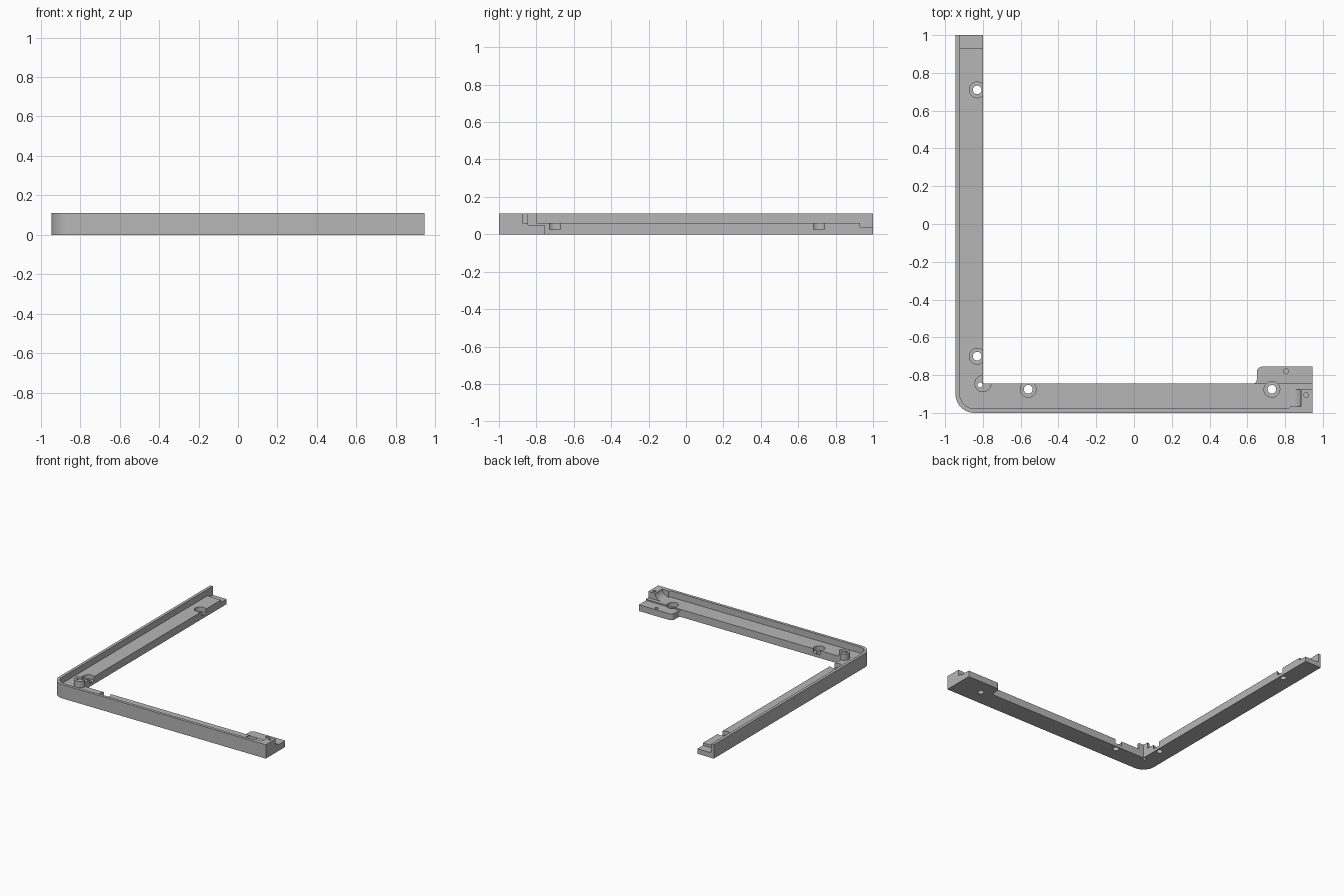
import bpy, bmesh
from math import sin, cos, pi, radians

cube = bpy.data.objects.get("Cube")
if cube:
    bpy.data.objects.remove(cube)

H, FLOOR, WALL = 0.11, 0.06, 0.023   # rim height, floor height, rim thickness
X, Y = 0.945, 1.0                    # half sizes
IN_X, IN_Y = -0.8, -0.845            # inner edges of the two arms

grey = bpy.data.materials.new("matte grey")
grey.use_nodes = True
grey.diffuse_color = (0.47, 0.47, 0.47, 1)
grey.node_tree.nodes["Principled BSDF"].inputs["Base Color"].default_value = grey.diffuse_color


def arc(cx, cy, r, a0, a1, n=12):
    steps = [radians(a0 + (a1 - a0) * i / n) for i in range(n + 1)]
    return [(cx + r * cos(a), cy + r * sin(a)) for a in steps]


def prism(name, outline, z0, z1):
    bm = bmesh.new()
    face = bm.faces.new([bm.verts.new((x, y, z0)) for x, y in outline])
    out = bmesh.ops.extrude_face_region(bm, geom=[face])
    top = [g for g in out["geom"] if isinstance(g, bmesh.types.BMVert)]
    bmesh.ops.translate(bm, verts=top, vec=(0, 0, z1 - z0))
    bmesh.ops.recalc_face_normals(bm, faces=bm.faces)
    mesh = bpy.data.meshes.new(name)
    bm.to_mesh(mesh)
    bm.free()
    mesh.materials.append(grey)
    obj = bpy.data.objects.new(name, mesh)
    bpy.context.collection.objects.link(obj)
    return obj


def rect(x0, x1, y0, y1):
    return [(x0, y0), (x1, y0), (x1, y1), (x0, y1)]


def combine(part, operation):
    # Apply a part to the frame, then discard it
    part.hide_render = True
    mod = frame.modifiers.new(part.name, "BOOLEAN")
    mod.operation, mod.solver, mod.object = operation, "EXACT", part
    bpy.context.view_layer.objects.active = frame
    bpy.ops.object.modifier_apply(modifier=mod.name)
    bpy.data.objects.remove(part)


def add(*args):
    combine(prism(*args), "UNION")


def cut(*args):
    combine(prism(*args), "DIFFERENCE")


def drill(x, y, r, z0, z1):
    cut("drill", arc(x, y, r, 0, 348.75, 31), z0, z1)


# L-shaped frame with a rounded outer corner
R = 0.1
corner = arc(-X + R, -Y + R, R, 180, 270)
frame = prism("corner_frame", [(-X, Y)] + corner +
              [(X, -Y), (X, IN_Y), (IN_X, IN_Y), (IN_X, Y)], 0, H)

# Hollow behind the outer rim, and the lowered lap at the rear end
inner = arc(-X + R, -Y + R, R - WALL, 180, 270)
cut("hollow", [(-X + WALL, 1.2)] + inner + [(1.2, -Y + WALL), (1.2, 1.2)], FLOOR, 0.3)
cut("end_lap", rect(-X + WALL, -0.7, 0.93, 1.2), 0.04, 0.3)

# Joining tab on the inner side of the right end
tab = [(0.62, IN_Y - 0.02), (0.62, IN_Y)]
tab += arc(0.63, IN_Y + 0.02, 0.02, 270, 360, 6)
tab += arc(0.68, -0.785, 0.03, 180, 90, 6)
tab += [(X, -0.755), (X, IN_Y - 0.02)]
add("joining_tab", tab, 0.0, 0.05)

# Screw holes with counterbores
for x, y in [(-0.83, 0.71), (-0.83, -0.70), (-0.56, -0.875), (0.73, -0.875)]:
    drill(x, y, 0.042, 0.025, 0.3)
    drill(x, y, 0.023, -0.1, 0.2)
drill(0.805, -0.78, 0.013, 0.015, 0.2)

# Three-quarter round post in the inner corner
add("corner_post", [(IN_X, IN_Y)] + arc(IN_X, IN_Y, 0.045, 90, 360, 24), 0.03, H)
drill(-0.815, -0.852, 0.013, -0.1, 0.3)

# End block with a curved ramp down to the floor
block = arc(0.85, -0.895, 0.02, 180, 90, 6)
block += [(X, -0.875), (X, -0.99), (0.8, -0.99), (0.8, -0.977)]
block += arc(0.81, -0.957, 0.02, 270, 360, 6)
add("end_block", block, 0.04, H)
ramp = prism("ramp_cut", arc(0.83, 0.115, 0.055, 180, 360, 16), 0, 0.09)
for v in ramp.data.vertices:
    x, z, y = v.co
    v.co = (x + 0.0, y - 0.965, z)
bm = bmesh.new()
bm.from_mesh(ramp.data)
bmesh.ops.recalc_face_normals(bm, faces=bm.faces)
bm.to_mesh(ramp.data)
bm.free()
for v in ramp.data.vertices:
    if v.co.y > -0.9:
        v.co.y = -0.86
combine(ramp, "DIFFERENCE")
drill(0.912, -0.905, 0.013, 0.06, 0.3)

# Smooth the round walls and keep crisp edges
bpy.ops.object.select_all(action="DESELECT")
frame.select_set(True)
bpy.context.view_layer.objects.active = frame
bpy.ops.object.shade_smooth_by_angle(angle=radians(30))
